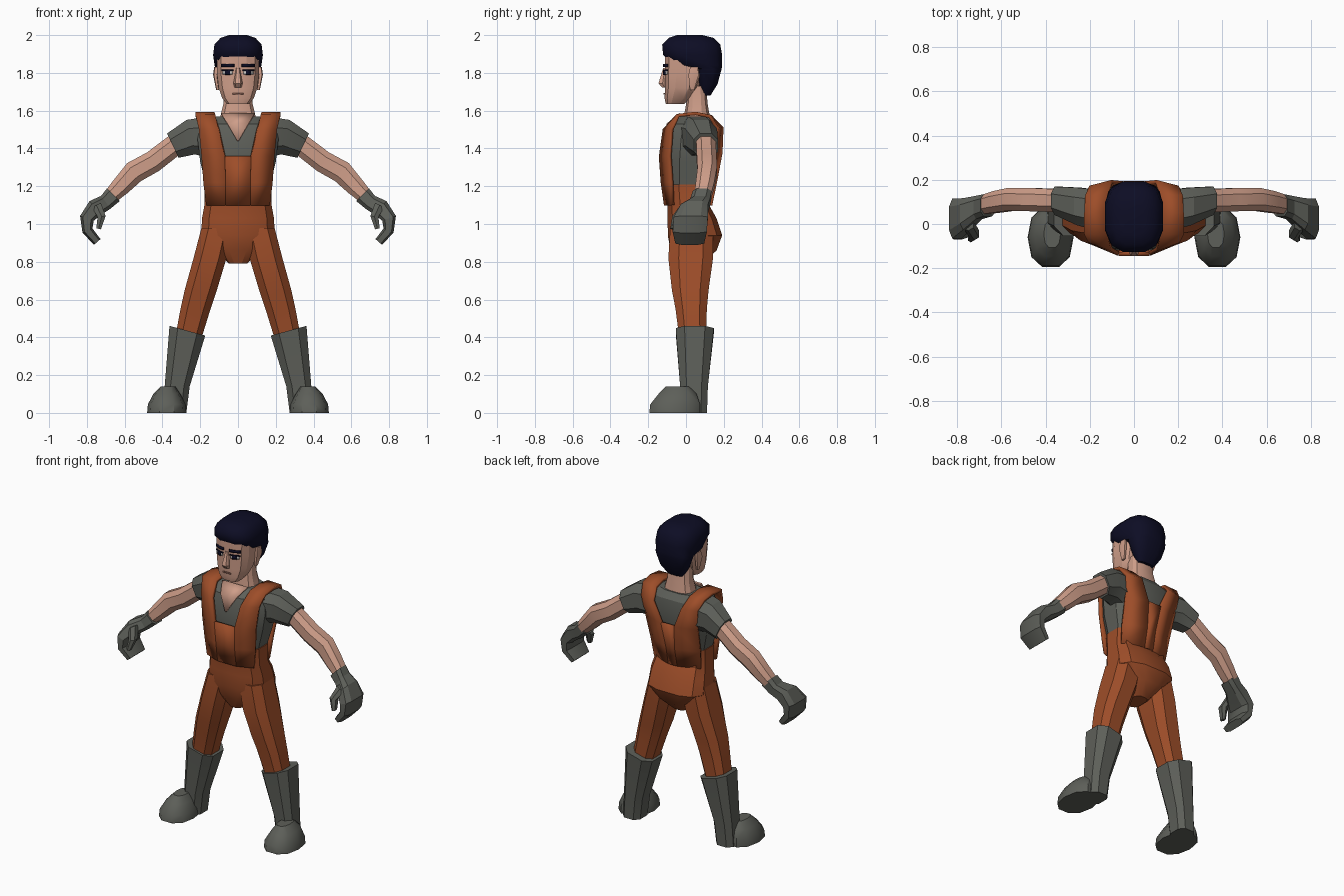
import bpy, bmesh, math
from mathutils import Vector

cube = bpy.data.objects.get("Cube")
if cube:
    bpy.data.objects.remove(cube, do_unlink=True)


def material(name, red, green, blue):
    mat = bpy.data.materials.new(name)
    mat.use_nodes = True
    colour = (red, green, blue, 1)
    mat.diffuse_color = colour
    mat.node_tree.nodes["Principled BSDF"].inputs["Base Color"].default_value = colour
    return mat


orange = material("orange cloth", .34, .075, .022)
grey = material("grey cloth", .11, .115, .10)
skin = material("skin", .62, .34, .25)
dark = material("dark blue hair", .004, .004, .018)
white = material("eye white", .6, .58, .55)
lip = material("lip", .33, .15, .11)


def finish(name, bm, mat, mirror=False, thick=0, smooth=25):
    """Turn a bmesh into a shaded, coloured, optionally mirrored object."""
    bmesh.ops.recalc_face_normals(bm, faces=bm.faces)
    mesh = bpy.data.meshes.new(name)
    bm.to_mesh(mesh)
    bm.free()
    mesh.materials.append(mat)
    obj = bpy.data.objects.new(name, mesh)
    bpy.context.collection.objects.link(obj)
    bpy.ops.object.select_all(action="DESELECT")
    obj.select_set(True)
    bpy.context.view_layer.objects.active = obj
    bpy.ops.object.shade_smooth_by_angle(angle=math.radians(smooth))
    if thick:
        shell = obj.modifiers.new("Thickness", "SOLIDIFY")
        shell.thickness = thick
        shell.offset = 0
    if mirror:
        obj.modifiers.new("Mirror", "MIRROR").use_mirror_merge = False
    return obj


def ring(centre, u, v, sides, power):
    """Rounded-box cross-section spanned by the half axes u and v."""
    points = []
    for i in range(sides):
        a = math.tau * (i + .5) / sides
        s, c = math.sin(a), math.cos(a)
        points.append(centre + u * math.copysign(abs(s) ** power, s)
                      + v * math.copysign(abs(c) ** power, c))
    return points


def loft(name, rings, mat, mirror, smooth=25):
    bm = bmesh.new()
    loops = [[bm.verts.new(p) for p in r] for r in rings]
    for low, high in zip(loops, loops[1:]):
        for i in range(len(low)):
            j = (i + 1) % len(low)
            bm.faces.new((low[i], low[j], high[j], high[i]))
    bm.faces.new(loops[0])
    bm.faces.new(loops[-1])
    return finish(name, bm, mat, mirror, 0, smooth)


def stack(name, rows, mat, mirror=False, sides=12, power=.7, slope=0, smooth=25):
    """Level sections, each: height, x centre, half width, front y, back y."""
    rings = [ring(Vector((x, (front + back) / 2, z)), Vector((half, 0, 0)),
                  Vector((0, (back - front) / 2, 0)), sides, power)
             for z, x, half, front, back in rows]
    for p in rings[-1]:
        p.z += slope * (p.x - rows[-1][1])
    return loft(name, rings, mat, mirror, smooth)


def limb(name, rows, mat, sides=8, power=.8):
    """Sections across a path, each: x, y, z, half height, half depth."""
    path = [Vector(r[:3]) for r in rows]
    rings = []
    for i, r in enumerate(rows):
        along = path[min(i + 1, len(path) - 1)] - path[max(i - 1, 0)]
        across = along.cross(Vector((0, 1, 0))).normalized()
        rings.append(ring(path[i], Vector((0, r[4], 0)), across * r[3], sides, power))
    return loft(name, rings, mat, True)


def sheet(name, rows, mat, mirror=False, thick=.006):
    """Thin plate through a grid of points."""
    bm = bmesh.new()
    grid = [[bm.verts.new(p) for p in row] for row in rows]
    for a, b in zip(grid, grid[1:]):
        for i in range(len(a) - 1):
            bm.faces.new((a[i], a[i + 1], b[i + 1], b[i]))
    return finish(name, bm, mat, mirror, thick)


# Trunk: trousers up to the waist, shirt above
stack("trouser_seat", [
    (.79, 0, .05, -.05, .09), (.86, 0, .12, -.085, .165), (.94, 0, .20, -.10, .195),
    (1.03, 0, .195, -.10, .165), (1.1, 0, .182, -.10, .125), (1.21, 0, .18, -.115, .135)], orange)
stack("shirt_body", [
    (1.12, 0, .165, -.09, .11), (1.2, 0, .172, -.105, .13), (1.33, 0, .205, -.12, .16),
    (1.45, 0, .22, -.115, .175), (1.53, 0, .2, -.09, .165), (1.57, 0, .13, -.03, .135)], grey)
sheet("neckline", [
    [(-.004, -.125, 1.44), (.004, -.125, 1.44)],
    [(-.055, -.098, 1.53), (.055, -.098, 1.53)],
    [(-.09, -.03, 1.585), (.09, -.03, 1.585)]], skin, thick=.009)

# Bib, back panel and shoulder straps: height, inner x and y, outer x and y
strap = [(1.1, .065, -.108, .165, -.07), (1.22, .065, -.125, .18, -.075),
         (1.36, .07, -.135, .19, -.085), (1.5, .1, -.115, .205, -.075),
         (1.575, .12, -.045, .225, -.04), (1.585, .125, .05, .225, .05),
         (1.57, .12, .13, .22, .125), (1.51, .1, .19, .2, .165),
         (1.38, .045, .185, .185, .14), (1.22, .03, .155, .175, .1),
         (1.1, .03, .13, .165, .08)]
sheet("strap", [[(xi, yi, z), (xo, yo, z)] for z, xi, yi, xo, yo in strap], orange, True, .018)
for name, part in (("bib", strap[:3]), ("back_panel", strap[-3:])):
    sheet(name, [[(-x, y, z), (x, y, z)] for z, x, y, _, _ in part], orange, thick=.018)

# Legs and boots
stack("trouser_leg", [
    (.98, .11, .088, -.09, .15), (.82, .148, .092, -.1, .15), (.65, .197, .09, -.08, .125),
    (.55, .225, .084, -.06, .115), (.4, .262, .074, -.04, .11)], orange, True, 8)
stack("boot_shaft", [
    (0, .335, .065, -.03, .115), (.14, .322, .07, -.035, .12), (.435, .268, .1, -.06, .153)],
    grey, True, 8, slope=.27)
stack("boot_toe", [
    (0, .377, .104, -.2, .08), (.045, .377, .1, -.195, .08), (.1, .377, .072, -.15, .06),
    (.14, .37, .038, -.11, .02)], grey, True, 10, .85, smooth=40)

# Arms and gloves
limb("sleeve", [
    (.16, .06, 1.46, .115, .1), (.25, .08, 1.46, .1, .09), (.345, .105, 1.415, .076, .068)], grey)
limb("arm", [
    (.32, .105, 1.43, .06, .055), (.45, .11, 1.33, .062, .056), (.55, .112, 1.275, .064, .055),
    (.62, .1, 1.2, .054, .052), (.69, .085, 1.13, .04, .045)], skin)
limb("glove", [
    (.66, .085, 1.155, .05, .052), (.7, .075, 1.115, .044, .055), (.755, .045, 1.085, .05, .075),
    (.8, .025, 1.03, .04, .095), (.797, .02, .965, .03, .095), (.745, .02, .905, .024, .08)],
    grey, power=.6)
limb("thumb", [
    (.75, 0, 1.1, .03, .03), (.722, -.045, 1.04, .024, .028), (.738, -.065, .975, .014, .018)],
    grey, 6)

# Head
stack("neck", [
    (1.5, 0, .11, -.01, .13), (1.585, 0, .092, -.01, .125), (1.64, 0, .078, 0, .115),
    (1.73, 0, .075, 0, .11)], skin)
stack("face", [
    (1.635, 0, .06, -.108, -.01), (1.665, 0, .085, -.115, .03), (1.72, 0, .105, -.113, .07),
    (1.8, 0, .115, -.115, .1), (1.9, 0, .115, -.115, .12), (1.95, 0, .09, -.08, .1)], skin)
stack("nose", [
    (1.825, 0, .01, -.122, -.1), (1.745, 0, .024, -.148, -.1), (1.722, 0, .018, -.128, -.1)],
    skin, sides=6)
stack("ear", [
    (1.71, .108, .008, .02, .045), (1.79, .12, .012, .01, .07), (1.83, .116, .01, .02, .065)],
    skin, True, 6)
stack("hair", [
    (1.68, 0, .055, .08, .13), (1.74, 0, .095, .065, .168), (1.82, 0, .12, .045, .19),
    (1.84, 0, .127, -.065, .195), (1.895, 0, .135, -.125, .195), (1.95, 0, .128, -.13, .185),
    (1.985, 0, .095, -.095, .15), (2, 0, .05, -.05, .09)], dark, smooth=50)


def face_plate(name, low, high, inner, outer, mat, lift=0):
    """Plate bent around the cheek, on both sides of the face."""
    xs = (inner, (inner + outer) / 2, outer)
    depth = [-.117 - lift + max(0, x - .045) * .5 for x in xs]
    sheet(name, [[(x, y, z) for x, y in zip(xs, depth)] for z in (low, high)], mat, True)


# Painted face details
face_plate("eyebrow", 1.832, 1.848, .02, .088, dark, .002)
face_plate("eye_white", 1.792, 1.81, .03, .08, white)
face_plate("iris", 1.79, 1.812, .042, .068, dark, .003)
face_plate("eyelash", 1.81, 1.817, .024, .086, dark, .002)
sheet("mouth", [[(-.028, -.115, z), (.028, -.115, z)] for z in (1.686, 1.693)], lip)
